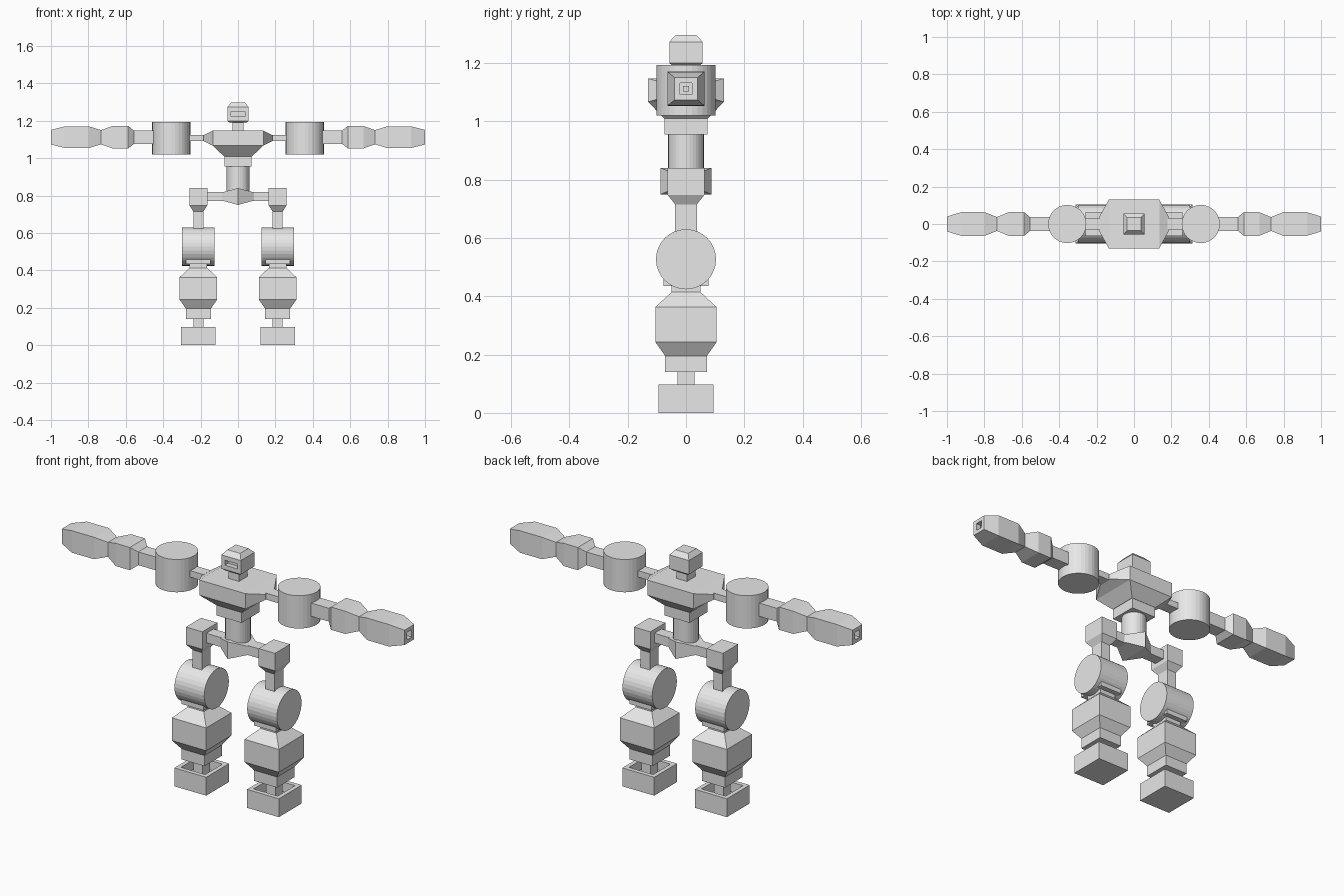
import bpy, bmesh, math
from mathutils import Vector

cube = bpy.data.objects.get("Cube")
if cube:
    bpy.data.objects.remove(cube, do_unlink=True)

GREY = (0.8, 0.8, 0.8, 1)
grey = bpy.data.materials.new("plain grey")
grey.use_nodes = True
grey.diffuse_color = GREY
grey.node_tree.nodes["Principled BSDF"].inputs["Base Color"].default_value = GREY

LEG_X = 0.212
ARM_Z = 1.112


def finish(name, bm, mirror):
    mesh = bpy.data.meshes.new(name)
    bm.to_mesh(mesh)
    bm.free()
    mesh.materials.append(grey)
    ob = bpy.data.objects.new(name, mesh)
    bpy.context.collection.objects.link(ob)
    if mirror:
        ob.modifiers.new("Mirror", "MIRROR").use_axis[0] = True
    return ob


def recess(bm, direction, steps):
    """Extrude the outermost face facing a direction, scaling and sinking it step by step."""
    d = Vector(direction)
    facing = [f for f in bm.faces if f.normal.dot(d) > 0.95]
    face = max(facing, key=lambda f: f.calc_center_median().dot(d))
    for scale, depth in steps:
        face = bmesh.ops.extrude_discrete_faces(bm, faces=[face])["faces"][0]
        c = face.calc_center_median()
        for v in face.verts:
            off = v.co - c
            v.co = c + Vector(a * s for a, s in zip(off, scale)) - d * depth


def loft(name, sections, axis="z", center=(0, 0, 0), mirror=False, hollow=None):
    """Rectangular sections (position, half width, half height) joined along an axis."""
    bm = bmesh.new()
    rings = []
    for p, a, b in sections:
        ring = []
        for i, j in ((-1, -1), (1, -1), (1, 1), (-1, 1)):
            co = (i * a, j * b, p) if axis == "z" else (p, i * a, j * b)
            ring.append(bm.verts.new(Vector(co) + Vector(center)))
        rings.append(ring)
    for r, s in zip(rings, rings[1:]):
        for k in range(4):
            n = (k + 1) % 4
            bm.faces.new((r[k], r[n], s[n], s[k]))
    bm.faces.new(rings[0])
    bm.faces.new(rings[-1])
    bmesh.ops.recalc_face_normals(bm, faces=bm.faces)
    bm.normal_update()
    if hollow:
        recess(bm, *hollow)
    return finish(name, bm, mirror)


def cylinder(name, radius, depth, center, axis="z", mirror=False):
    bm = bmesh.new()
    bmesh.ops.create_cone(bm, cap_ends=True, segments=32, radius1=radius,
                          radius2=radius, depth=depth)
    if axis == "x":
        bmesh.ops.rotate(bm, verts=bm.verts, cent=(0, 0, 0),
                         matrix=Vector((0, 0, 1)).rotation_difference(Vector((1, 0, 0))).to_matrix())
    bmesh.ops.translate(bm, verts=bm.verts, vec=center)
    return finish(name, bm, mirror)


# Head with visor slot, and neck
loft("head", [(1.19, .045, .045), (1.2, .057, .057), (1.273, .057, .057), (1.297, .037, .035)],
     hollow=((0, -1, 0), [((.65, 1, .35), 0), ((1, 1, 1), .025)]))
loft("neck", [(1.14, .03, .035), (1.195, .03, .035)])

# Torso
loft("chest", [(-.185, .04, .015), (-.135, .13, .04), (.135, .13, .04), (.185, .04, .015)],
     axis="x", center=(0, 0, 1.107))
loft("lower_chest", [(1.01, .075, .075), (1.067, .135, .13)])
loft("abdomen", [(.955, .073, .074), (1.01, .073, .074)])
cylinder("waist", .061, .16, (0, 0, .885))

# Pelvis and hip bar
loft("pelvis", [(-.085, .03, .022), (0, .087, .045), (.085, .03, .022)],
     axis="x", center=(0, 0, .795))
loft("hip_bar", [(-.17, .03, .025), (.17, .03, .025)], axis="x", center=(0, 0, .795))

# Arms
loft("shoulder_link", [(.18, .03, .017), (.27, .03, .017)],
     axis="x", center=(0, 0, ARM_Z - .004), mirror=True)
cylinder("shoulder", .102, .173, (.357, 0, 1.107), mirror=True)
loft("forearm", [(.44, .037, .035), (.556, .037, .035), (.587, .063, .06), (.67, .063, .06),
                 (.733, .037, .038), (.797, .063, .058), (.925, .063, .058), (1, .04, .039)],
     axis="x", center=(0, 0, ARM_Z), mirror=True,
     hollow=((1, 0, 0), [((1, .5, .5), 0), ((1, 1, 1), .03), ((1, .5, .5), 0), ((1, 1, 1), -.01)]))

# Legs
leg = dict(center=(LEG_X, 0, 0), mirror=True)
loft("hip", [(.715, .027, .037), (.748, .048, .063), (.84, .048, .063)], **leg)
loft("thigh", [(.6, .027, .037), (.72, .027, .037)], **leg)
cylinder("knee", .103, .173, (LEG_X, 0, .527), axis="x", mirror=True)
loft("knee_plate", [(.435, .065, .077), (.46, .065, .077)], **leg)
loft("knee_neck", [(.41, .047, .05), (.44, .047, .05)], **leg)
loft("shin", [(.14, .067, .072), (.196, .067, .072), (.243, .1, .105),
              (.363, .1, .105), (.414, .047, .05)], **leg)
loft("ankle", [(.04, .027, .03), (.145, .027, .03)], **leg)
loft("foot", [(0, .093, .095), (.097, .093, .095)],
     hollow=((0, 0, 1), [((.76, .76, 1), 0), ((1, 1, 1), .05)]), **leg)
